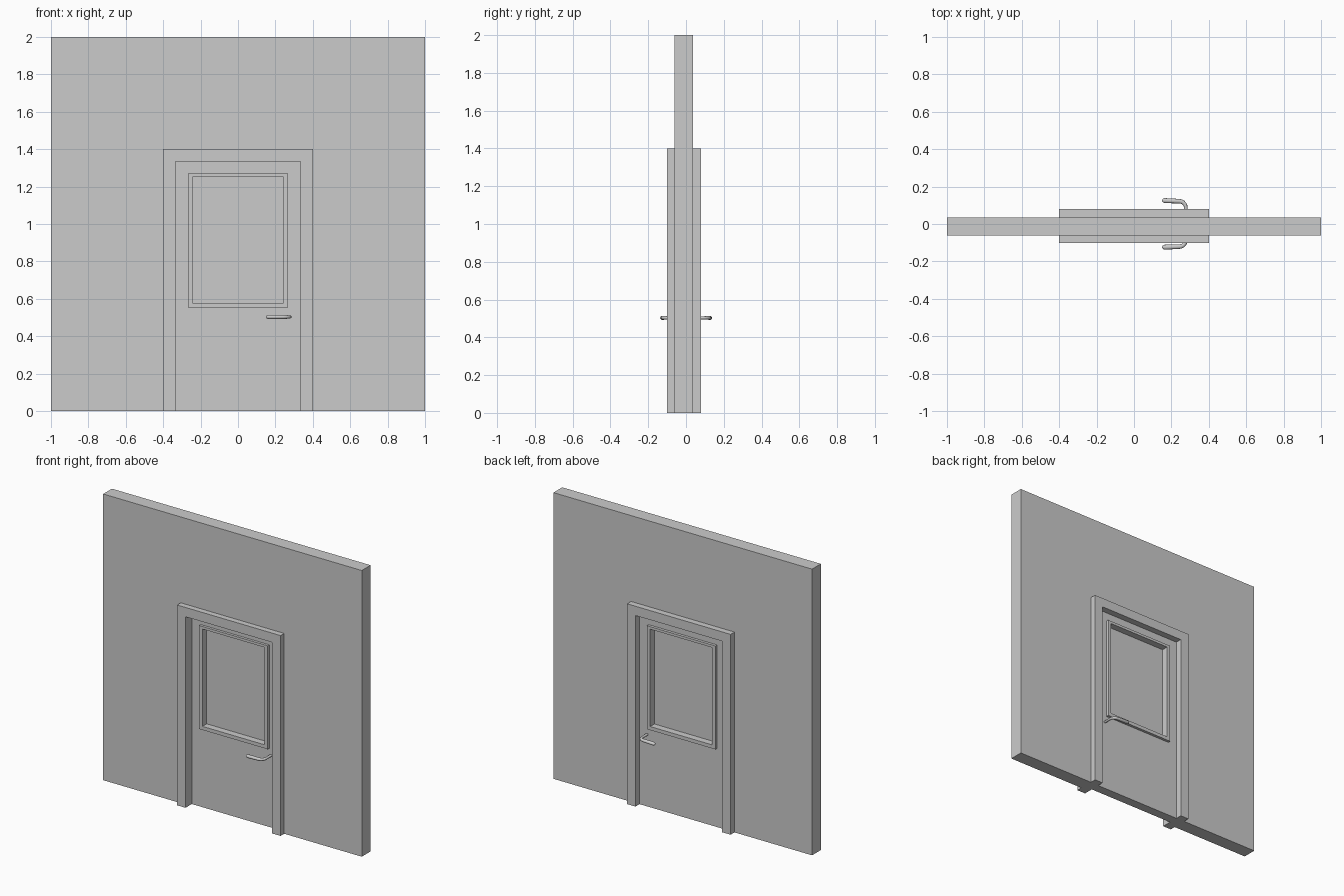
import bpy, bmesh, math
from mathutils import Vector

if "Cube" in bpy.data.objects:
    bpy.data.objects.remove(bpy.data.objects["Cube"])


def finish(name, bm):
    bmesh.ops.recalc_face_normals(bm, faces=bm.faces[:])
    mesh = bpy.data.meshes.new(name)
    bm.to_mesh(mesh)
    bm.free()
    ob = bpy.data.objects.new(name, mesh)
    bpy.context.collection.objects.link(ob)
    return ob


def border(name, outer, inner, y0, y1, closed):
    """Band between two matching (x, z) outlines, extruded from y0 to y1."""
    bm = bmesh.new()
    vo = [bm.verts.new((x, y0, z)) for x, z in outer]
    vi = [bm.verts.new((x, y0, z)) for x, z in inner]
    n = len(vo)
    for i in range(n if closed else n - 1):
        j = (i + 1) % n
        bm.faces.new((vo[i], vo[j], vi[j], vi[i]))
    ext = bmesh.ops.extrude_face_region(bm, geom=bm.faces[:], use_keep_orig=True)
    moved = [g for g in ext["geom"] if isinstance(g, bmesh.types.BMVert)]
    bmesh.ops.translate(bm, verts=moved, vec=(0, y1 - y0, 0))
    return finish(name, bm)


def arch(w, h):
    return [(-w, 0), (-w, h), (w, h), (w, 0)]


def rect(w, z0, z1):
    return [(-w, z0), (-w, z1), (w, z1), (w, z0)]


def box(name, w, y0, y1, z0, z1):
    bm = bmesh.new()
    bmesh.ops.create_cube(bm, size=1)
    bmesh.ops.scale(bm, verts=bm.verts, vec=(2 * w, y1 - y0, z1 - z0))
    bmesh.ops.translate(bm, verts=bm.verts, vec=(0, (y0 + y1) / 2, (z0 + z1) / 2))
    return finish(name, bm)


def handle(name, y_door, y_lever):
    """Lever handle: rounded tube swept from the door face, bending toward -x."""
    s = 1 if y_lever > 0 else -1
    r = 0.035
    path = [(0.277, y_door, 0.008), (0.277, y_lever - s * r, 0.0085)]
    for k in range(1, 6):
        a = math.radians(18 * k)
        path.append((0.277 - r * (1 - math.cos(a)), y_lever - s * r * (1 - math.sin(a)),
                     0.0085 + 0.0005 * k))
    path += [(0.165, y_lever + s * 0.003, 0.012), (0.155, y_lever + s * 0.003, 0.009),
             (0.151, y_lever + s * 0.003, 0.004)]
    bm = bmesh.new()
    rings = []
    for i, (x, y, rad) in enumerate(path):
        a, b = path[max(i - 1, 0)], path[min(i + 1, len(path) - 1)]
        t = Vector((b[0] - a[0], b[1] - a[1], 0)).normalized()
        side = Vector((t.y, -t.x, 0))
        ring = []
        for k in range(12):
            c = math.tau * k / 12
            ring.append(bm.verts.new(Vector((x, y, 0.503)) + side * rad * 1.1 * math.cos(c)
                                     + Vector((0, 0, rad * 0.95 * math.sin(c)))))
        rings.append(ring)
    for p, q in zip(rings, rings[1:]):
        for k in range(12):
            j = (k + 1) % 12
            bm.faces.new((p[k], p[j], q[j], q[k]))
    bm.faces.new(rings[0])
    bm.faces.new(rings[-1])
    ob = finish(name, bm)
    bpy.ops.object.select_all(action='DESELECT')
    ob.select_set(True)
    bpy.context.view_layer.objects.active = ob
    bpy.ops.object.shade_smooth_by_angle(angle=math.radians(40))


# Wall with doorway, and the door frame lining it
border("wall", arch(1, 2), arch(0.4, 1.4), -0.061, 0.036, False)
border("door_frame", arch(0.4, 1.4), arch(0.335, 1.335), -0.101, 0.079, False)

# Door leaf with window opening, window trim and pane
border("door_leaf", rect(0.335, 0, 1.335), rect(0.25, 0.565, 1.265), -0.032, 0.034, True)
border("window_trim", rect(0.265, 0.55, 1.273), rect(0.24, 0.575, 1.255), -0.05, 0.053, True)
box("window_pane", 0.245, -0.003, 0.006, 0.57, 1.26)

# Lever handles on both sides
handle("front_handle", -0.032, -0.121)
handle("back_handle", 0.034, 0.122)
